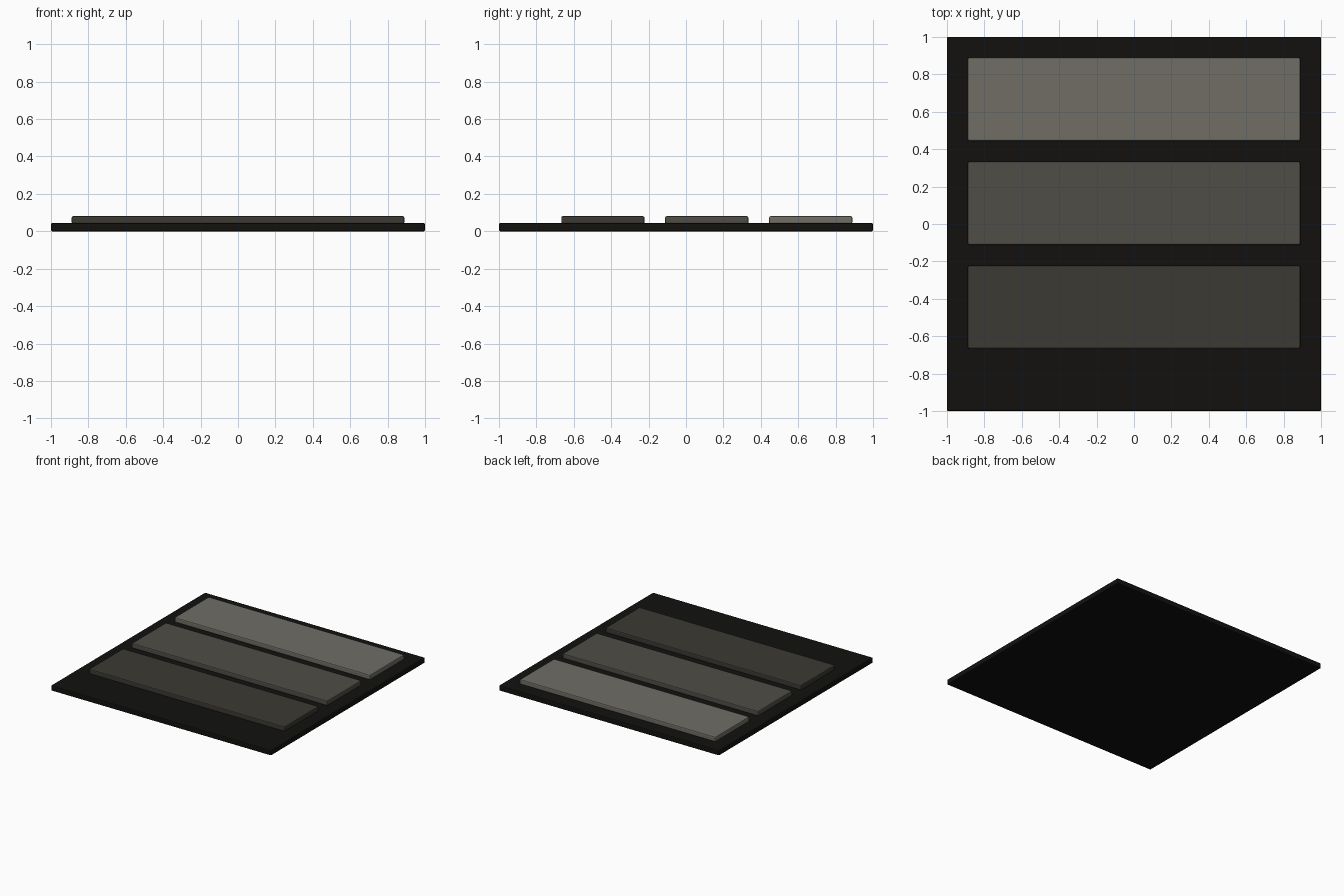
import bpy

if "Cube" in bpy.data.objects:
    bpy.data.objects.remove(bpy.data.objects["Cube"])

U = 1 / 9  # layout module: margin and gap between bars


def slab(name, x, y0, y1, z0, z1, color, bevel):
    bpy.ops.mesh.primitive_cube_add(size=1, location=(0, (y0 + y1) / 2, (z0 + z1) / 2))
    ob = bpy.context.object
    ob.name = name
    ob.scale = (2 * x, y1 - y0, z1 - z0)
    bpy.ops.object.transform_apply(location=False, rotation=False, scale=True)
    mod = ob.modifiers.new("edge_bevel", 'BEVEL')
    mod.width = bevel
    mod.segments = 2
    mat = bpy.data.materials.new(name + "_color")
    mat.diffuse_color = (*color, 1)
    mat.use_nodes = True
    mat.node_tree.nodes["Principled BSDF"].inputs["Base Color"].default_value = mat.diffuse_color
    ob.data.materials.append(mat)
    return ob


# dark backing plate
slab("base_plate", 1, -1, 1, 0, 0.044, (0.006, 0.0056, 0.0048), 0.007)

# three raised bars, lightest at the back
bars = [
    ("back_bar", (0.162, 0.153, 0.130)),
    ("middle_bar", (0.080, 0.074, 0.063)),
    ("front_bar", (0.045, 0.041, 0.033)),
]
for i, (name, color) in enumerate(bars):
    top = 1 - U - i * 5 * U
    slab(name, 1 - U, top - 4 * U, top, 0.038, 0.081, color, 0.008)
